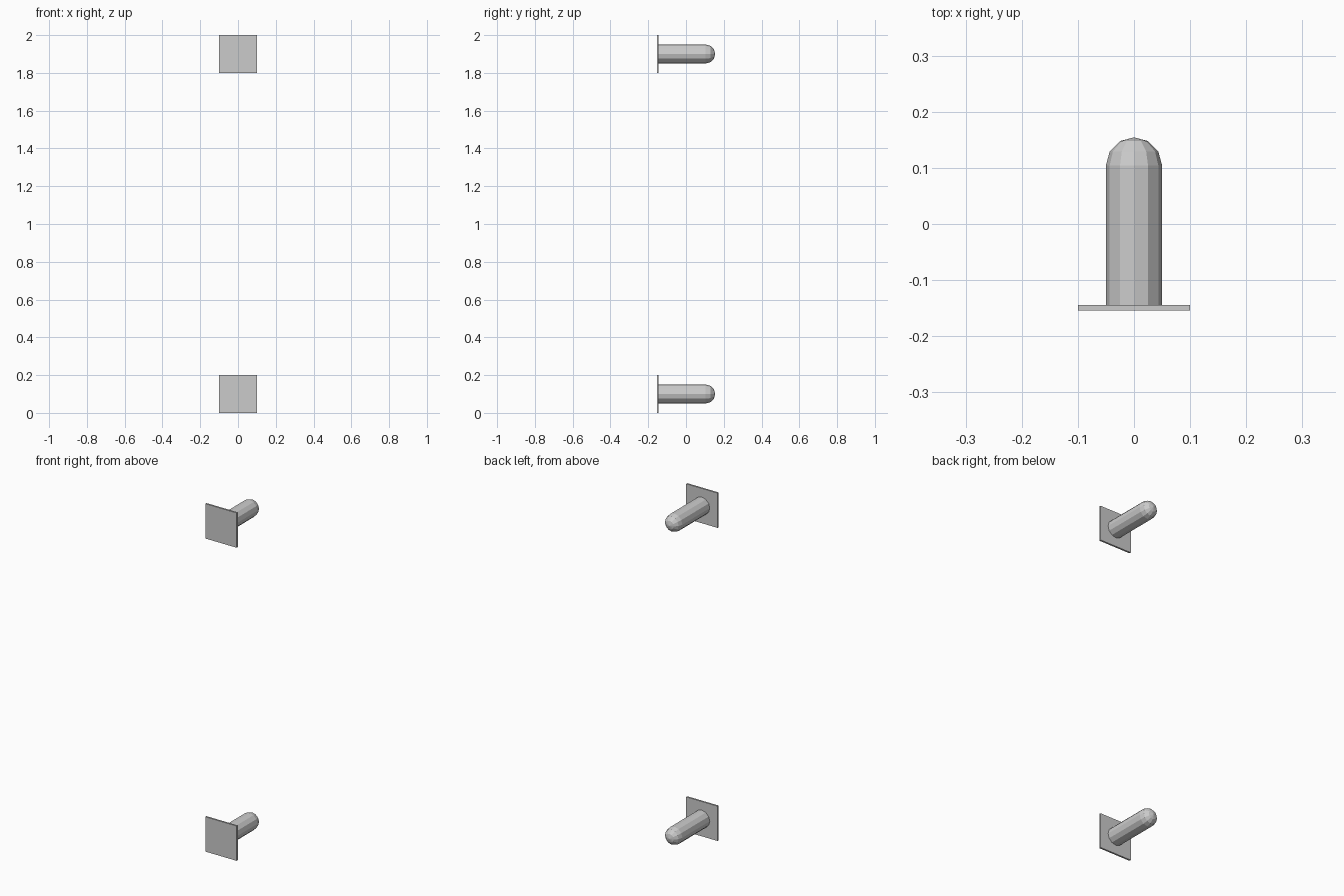
import bpy, bmesh
from math import sin, cos, pi

if "Cube" in bpy.data.objects:
    bpy.data.objects.remove(bpy.data.objects["Cube"])

SIDES, R = 12, 0.05
BACK, PLATE_T, TIP = -0.1545, 0.01, 0.1545


def make_object(name, bm, z):
    bmesh.ops.recalc_face_normals(bm, faces=bm.faces)
    mesh = bpy.data.meshes.new(name)
    bm.to_mesh(mesh)
    bm.free()
    obj = bpy.data.objects.new(name, mesh)
    obj.location.z = z
    bpy.context.collection.objects.link(obj)


def wall_plate(name, z):
    bm = bmesh.new()
    bmesh.ops.create_cube(bm, size=1)
    bmesh.ops.scale(bm, vec=(0.2, PLATE_T, 0.2), verts=bm.verts)
    bmesh.ops.translate(bm, vec=(0, BACK + PLATE_T / 2, 0), verts=bm.verts)
    make_object(name, bm, z)


def round_peg(name, z):
    # Straight shaft followed by a hemispherical end in 30 degree steps
    profile = [(R, BACK + PLATE_T)]
    profile += [(R * cos(a), TIP - R + R * sin(a)) for a in (0, pi / 6, pi / 3)]
    bm = bmesh.new()
    rings = [[bm.verts.new((r * cos(2 * pi * i / SIDES), y, r * sin(2 * pi * i / SIDES)))
              for i in range(SIDES)] for r, y in profile]
    tip = bm.verts.new((0, TIP, 0))
    bm.faces.new(rings[0])
    for i in range(SIDES):
        j = (i + 1) % SIDES
        for a, b in zip(rings, rings[1:]):
            bm.faces.new((a[i], a[j], b[j], b[i]))
        bm.faces.new((rings[-1][i], rings[-1][j], tip))
    make_object(name, bm, z)


# Identical lower and upper pegs on square plates
for level, z in (("lower", 0.1), ("upper", 1.9)):
    wall_plate(level + "_plate", z)
    round_peg(level + "_peg", z)
